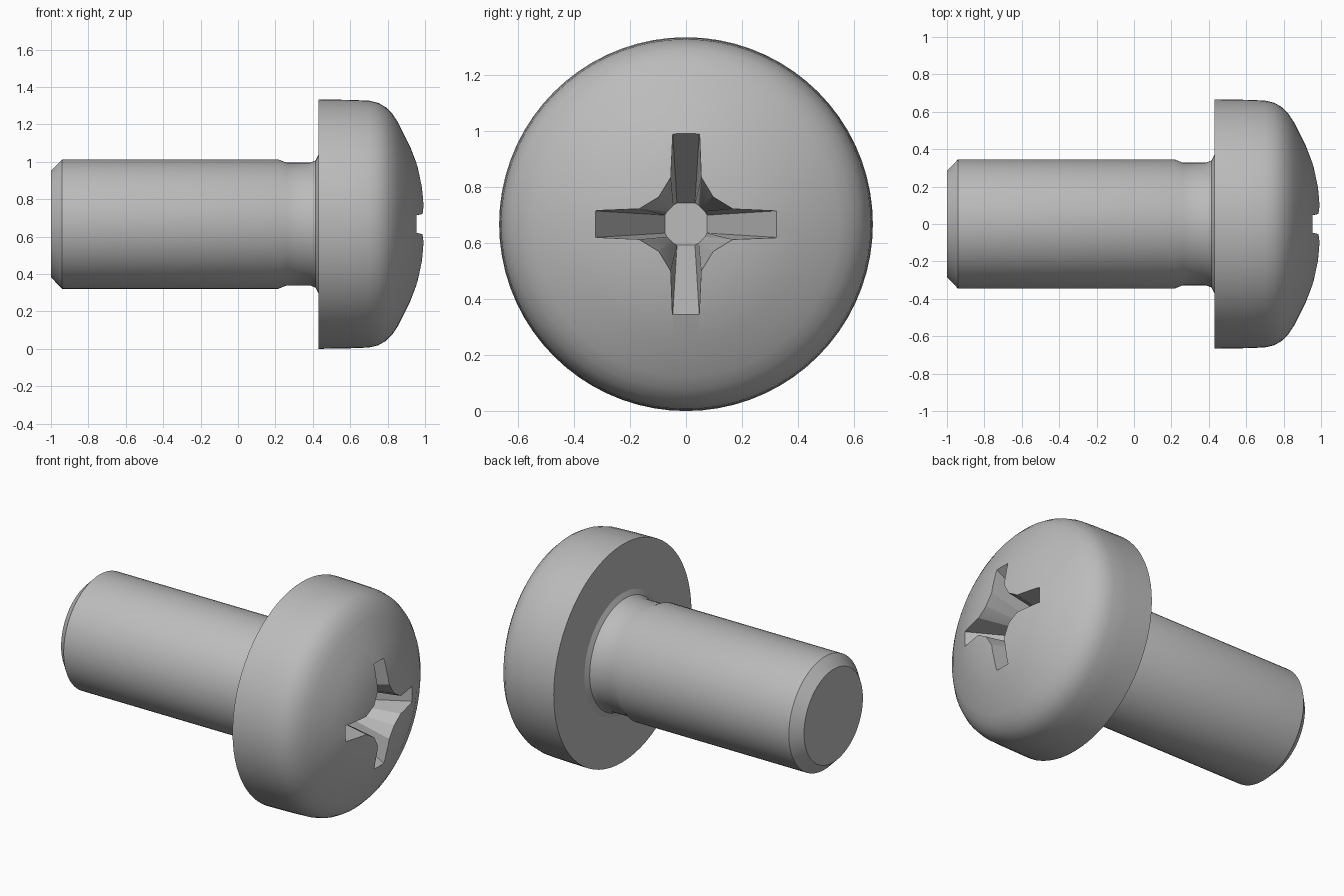
import bpy, bmesh, math

if "Cube" in bpy.data.objects:
    bpy.data.objects.remove(bpy.data.objects["Cube"])

R = 0.667           # head radius, also the height of the screw axis
SIDES = 72

steel = bpy.data.materials.new("grey_steel")
steel.diffuse_color = (0.5, 0.5, 0.5, 1)
steel.use_nodes = True
steel.node_tree.nodes["Principled BSDF"].inputs["Base Color"].default_value = steel.diffuse_color


def add_object(name, bm):
    bmesh.ops.recalc_face_normals(bm, faces=bm.faces)
    mesh = bpy.data.meshes.new(name)
    bm.to_mesh(mesh)
    bm.free()
    mesh.materials.append(steel)
    obj = bpy.data.objects.new(name, mesh)
    bpy.context.collection.objects.link(obj)
    return obj


def skin(name, rings):
    """Closed solid through rings of equal point count."""
    bm = bmesh.new()
    loops = [[bm.verts.new(p) for p in ring] for ring in rings]
    n = len(loops[0])
    for a, b in zip(loops, loops[1:]):
        for i in range(n):
            j = (i + 1) % n
            bm.faces.new((a[i], a[j], b[j], b[i]))
    bm.faces.new(loops[0][::-1])
    bm.faces.new(loops[-1])
    return add_object(name, bm)


def circle(x, r):
    return [(x, r * math.cos(math.tau * i / SIDES), R + r * math.sin(math.tau * i / SIDES))
            for i in range(SIDES)]


# Screw body: chamfered shaft, neck, fillet and domed pan head
profile = [(-1, 0.285), (-0.94, 0.346), (0.215, 0.346), (0.26, 0.328), (0.385, 0.328),
           (0.415, 0.34), (0.43, 0.37), (0.43, R), (0.6, 0.664), (0.7, 0.66),
           (0.75, 0.648), (0.79, 0.625), (0.825, 0.59), (0.855, 0.545), (0.885, 0.485),
           (0.92, 0.415), (0.96, 0.31), (0.982, 0.21), (0.995, 0.11), (1.0, 0.04)]
screw = skin("screw", [circle(x, r) for x, r in profile])


# Cross recess: four tapering arms meeting in a small floor
def cross(x, quarter):
    pts = []
    for k in range(4):
        c, s = [(1, 0), (0, 1), (-1, 0), (0, -1)][k]
        pts += [(x, c * u - s * v, R + s * u + c * v) for u, v in quarter]
    return pts


mouth = [(0.352, -0.049), (0.352, 0.049), (0.17, 0.055), (0.098, 0.098), (0.055, 0.17)]
floor = [(0.075, -0.032), (0.075, 0.032), (0.068, 0.045), (0.056, 0.056), (0.045, 0.068)]
cutter = skin("recess_cutter", [cross(0.57, floor), cross(1.0, mouth), cross(1.1, mouth)])
cutter.hide_render = True

cut = screw.modifiers.new("recess", 'BOOLEAN')
cut.operation = 'DIFFERENCE'
cut.solver = 'EXACT'
cut.object = cutter
bpy.context.view_layer.objects.active = screw
screw.select_set(True)
bpy.ops.object.modifier_apply(modifier=cut.name)
bpy.data.objects.remove(cutter)
bpy.ops.object.shade_smooth_by_angle(angle=math.radians(25))
